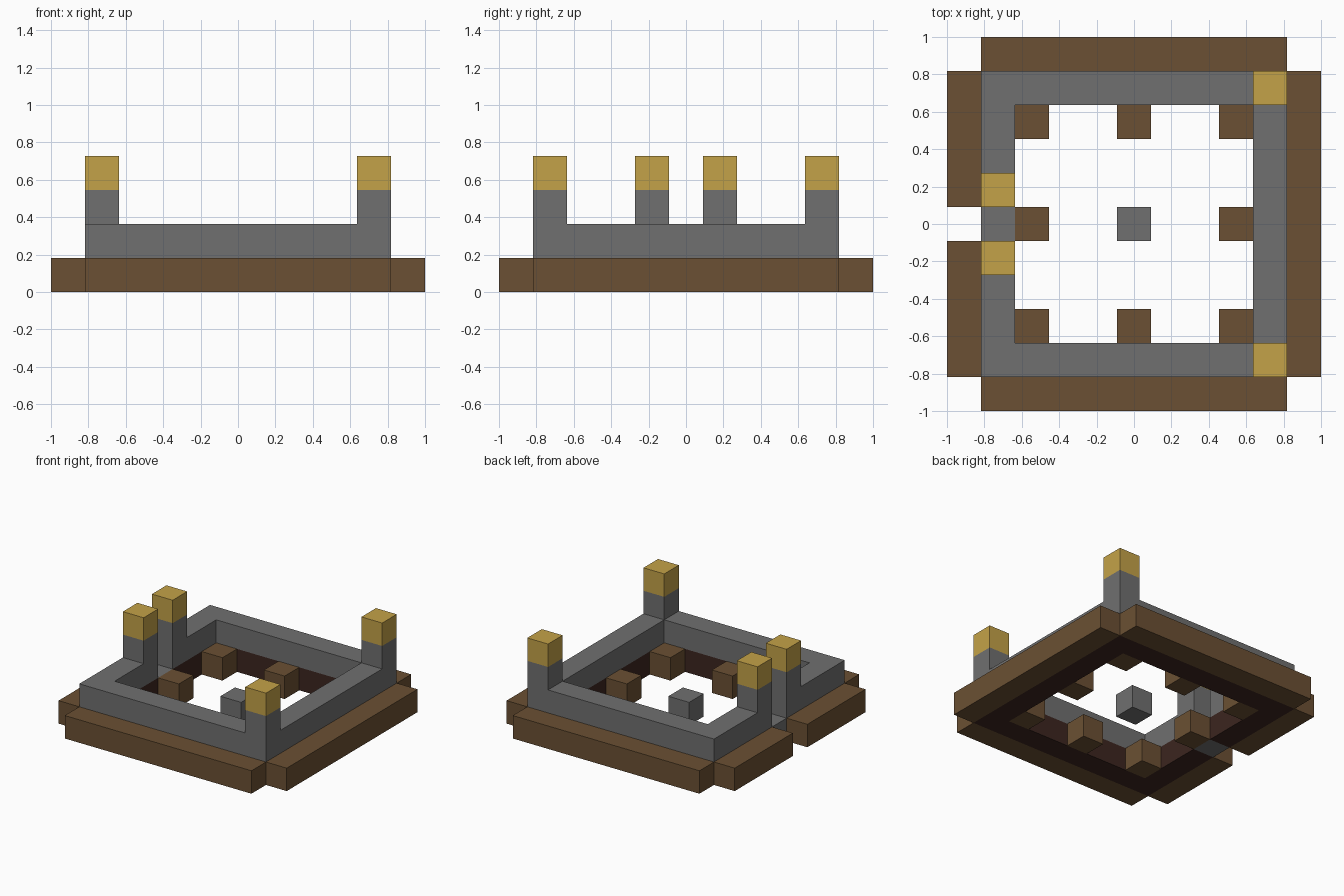
import bpy
import bmesh
from mathutils import Matrix, Vector

cube = bpy.data.objects.get("Cube")
if cube:
    bpy.data.objects.remove(cube, do_unlink=True)

U = 2 / 11  # one block


def material(name, rgb):
    linear = [((c / 255 + 0.055) / 1.055) ** 2.4 for c in rgb] + [1]
    m = bpy.data.materials.new(name)
    m.use_nodes = True
    m.diffuse_color = linear
    m.node_tree.nodes["Principled BSDF"].inputs["Base Color"].default_value = linear
    return m


wood = material("brown wood", (107, 80, 51))
dark = material("dark wood", (60, 37, 31))
stone = material("grey stone", (112, 112, 112))
gold = material("gold", (196, 162, 72))


def blocks(name, mat, layer, xs, ys):
    """Box filling the inclusive block ranges xs and ys on one layer."""
    low = Vector((xs[0] - 0.5, ys[0] - 0.5, layer)) * U
    high = Vector((xs[1] + 0.5, ys[1] + 0.5, layer + 1)) * U
    bm = bmesh.new()
    bmesh.ops.create_cube(bm, size=1, matrix=Matrix.Diagonal((*(high - low), 1)))
    mesh = bpy.data.meshes.new(name)
    bm.to_mesh(mesh)
    bm.free()
    mesh.materials.append(mat)
    obj = bpy.data.objects.new(name, mesh)
    obj.location = (low + high) / 2
    bpy.context.collection.objects.link(obj)


def ring(name, mat, layer, r, reach):
    """Square ring of walls with an entrance gap in the middle of the -x side."""
    blocks(name + "_front", mat, layer, (-4, 4), (-r, -r))
    blocks(name + "_back", mat, layer, (-4, 4), (r, r))
    blocks(name + "_left", mat, layer, (r, r), (-reach, reach))
    blocks(name + "_right_front", mat, layer, (-r, -r), (-reach, -1))
    blocks(name + "_right_back", mat, layer, (-r, -r), (1, reach))


# Base step, dark foundation and stone wall
ring("base_step", wood, 0, 5, 4)
ring("foundation", dark, 0, 4, 3)
ring("wall", stone, 1, 4, 3)
blocks("door_sill", stone, 0, (-4, -4), (0, 0))

# Corner posts and gate posts with gold caps
for name, x, y in (("corner", 4, 4), ("gate", -4, 1)):
    for side, s in (("front", -1), ("back", 1)):
        at = (x, x), (s * y, s * y)
        blocks(f"{name}_post_{side}", stone, 2, *at)
        blocks(f"{name}_cap_{side}", gold, 3, *at)

# Stools around the central stone
for x in (-3, 0, 3):
    for y in (-3, 0, 3):
        centre = x == 0 and y == 0
        blocks("centre_stone" if centre else "stool",
               stone if centre else wood, 0, (x, x), (y, y))
